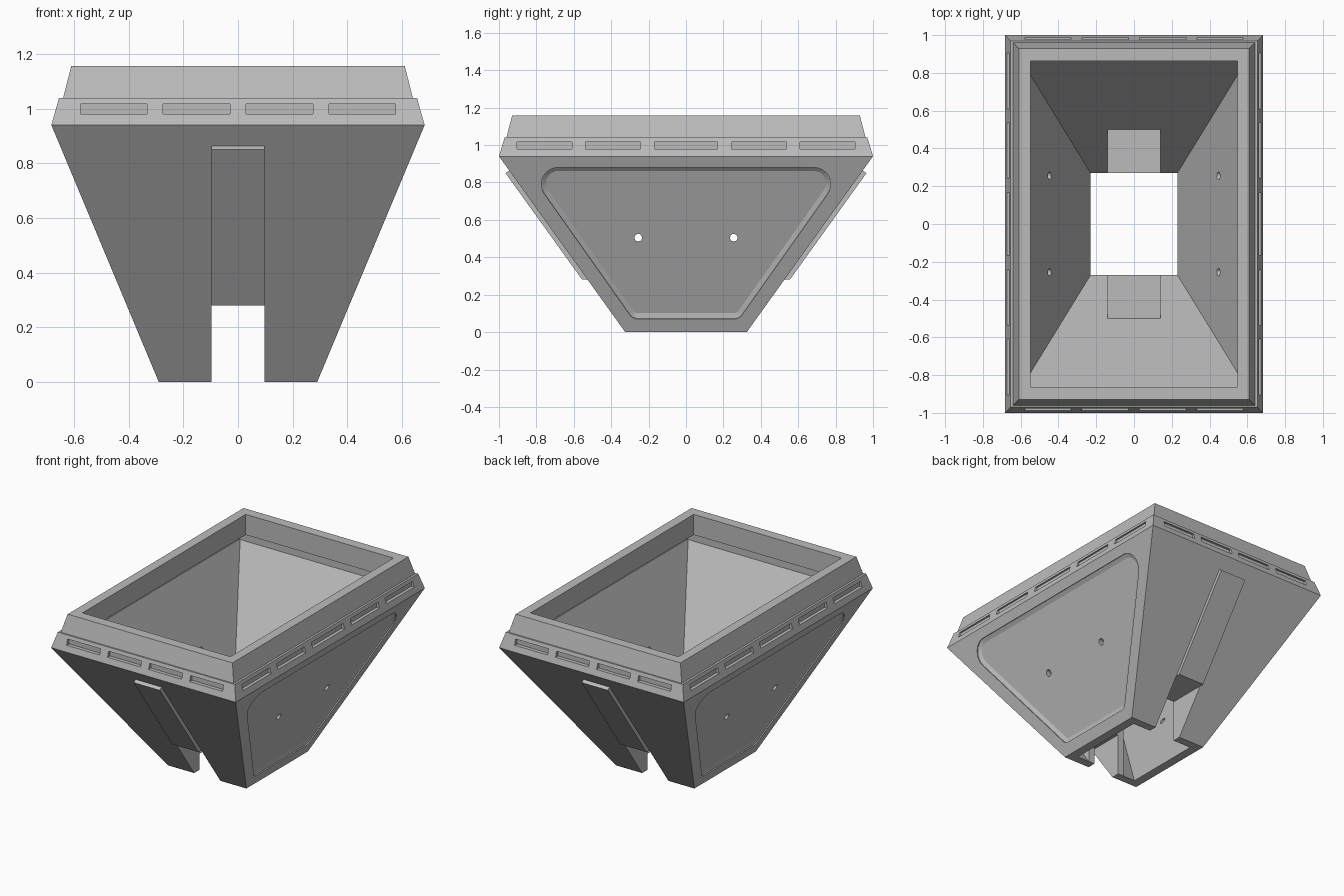
import bpy, bmesh, math

cube = bpy.data.objects.get("Cube")
if cube:
    bpy.data.objects.remove(cube)

grey = bpy.data.materials.new("plain_grey")
grey.use_nodes = True
grey.diffuse_color = (0.5, 0.5, 0.5, 1)
grey.node_tree.nodes["Principled BSDF"].inputs["Base Color"].default_value = (0.5, 0.5, 0.5, 1)


def finish(bm, name):
    bmesh.ops.recalc_face_normals(bm, faces=bm.faces)
    mesh = bpy.data.meshes.new(name)
    bm.to_mesh(mesh)
    bm.free()
    mesh.materials.append(grey)
    obj = bpy.data.objects.new(name, mesh)
    bpy.context.collection.objects.link(obj)
    return obj


def loft(bm, rings, closed=False):
    """Skin a list of equal-length point rings, capped or joined end to end."""
    loops = [[bm.verts.new(p) for p in ring] for ring in rings]
    pairs = list(zip(loops, loops[1:]))
    if closed:
        pairs.append((loops[-1], loops[0]))
    else:
        bm.faces.new(loops[0])
        bm.faces.new(loops[-1])
    for a, b in pairs:
        for i in range(len(a)):
            j = (i + 1) % len(a)
            bm.faces.new((a[i], a[j], b[j], b[i]))


def rect(hx, hy, z):
    return [(-hx, -hy, z), (hx, -hy, z), (hx, hy, z), (-hx, hy, z)]


def box(bm, x0, x1, y0, y1, z0, z1):
    loft(bm, [[(x0, y0, z), (x1, y0, z), (x1, y1, z), (x0, y1, z)] for z in (z0, z1)])


def prism(bm, half_width, profile, side):
    """Extrude a y-z profile across x, on the front or back."""
    loft(bm, [[(x, y * side, z) for y, z in profile] for x in (-half_width, half_width)])


# Hopper shell: up the outside, over the rim, down the inside
levels = [
    (0.29, 0.325, 0), (0.683, 1.0, 0.94), (0.655, 0.97, 1.04), (0.64, 0.96, 1.04),
    (0.61, 0.93, 1.157), (0.547, 0.863, 1.157), (0.547, 0.863, 1.02),
    (0.634, 0.928, 1.02), (0.634, 0.928, 0.94), (0.23, 0.27, 0),
]
bm = bmesh.new()
loft(bm, [rect(*level) for level in levels], closed=True)
hopper = finish(bm, "hopper")

# Raised strips on the outer ends and square housings inside
strip = [(0.49, 0.27), (0.548, 0.27), (0.965, 0.85), (0.945, 0.864), (0.915, 0.86)]
housing = [(0.27, 0.001), (0.3, 0.001), (0.53, 0.33), (0.27, 0.33)]
steps = []
for name, width, profile in (("end_strips", 0.097, strip), ("inner_housings", 0.14, housing)):
    bm = bmesh.new()
    for side in (-1, 1):
        prism(bm, width, profile, side)
    steps.append(("UNION", finish(bm, name)))

# Channel through both ends at the bottom
bm = bmesh.new()
box(bm, -0.097, 0.097, -1.2, 1.2, -0.1, 0.28)
steps.append(("DIFFERENCE", finish(bm, "channel_cutter")))

# Shallow slots around the collar
bm = bmesh.new()
for s in (-1, 1):
    for c in (-0.455, -0.152, 0.152, 0.455):
        y0, y1 = sorted((0.963 * s, 1.1 * s))
        box(bm, c - 0.122, c + 0.122, y0, y1, 0.98, 1.017)
    for c, w in ((-0.757, 0.147), (-0.39, 0.147), (0, 0.168), (0.39, 0.147), (0.757, 0.147)):
        x0, x1 = sorted((0.65 * s, 0.8 * s))
        box(bm, x0, x1, c - w, c + w, 0.98, 1.017)
steps.append(("DIFFERENCE", finish(bm, "slot_cutter")))

# Rounded trapezoid recess on each long side
SLOPE = 0.707
LENGTH = math.hypot(1, SLOPE)
TILT = math.atan2(0.393, 0.94)


def trapezoid(inset):
    half = []
    side_angle = -math.atan(SLOPE)
    for r, zc, a0, a1 in ((0.05, 0.12, -math.pi / 2, side_angle),
                          (0.09, 0.79, side_angle, math.pi / 2)):
        yc = 0.2355 + SLOPE * zc - LENGTH * r
        for i in range(9):
            a = a0 + (a1 - a0) * i / 8
            half.append((yc + (r - inset) * math.cos(a), zc + (r - inset) * math.sin(a)))
    return half + [(-y, z) for y, z in reversed(half)]


def on_side(points, offset, side):
    return [(side * (0.29 + z * math.tan(TILT) + offset * math.cos(TILT)), y,
             z - offset * math.sin(TILT)) for y, z in points]


bm = bmesh.new()
for side in (-1, 1):
    loft(bm, [on_side(trapezoid(inset), offset, side)
              for offset, inset in ((0.03, 0), (-0.007, 0), (-0.018, 0.025))])
steps.append(("DIFFERENCE", finish(bm, "panel_cutter")))

# Bolt holes through the long sides
bm = bmesh.new()
for yc in (-0.255, 0.255):
    turns = [math.tau * i / 20 for i in range(20)]
    loft(bm, [[(x, yc + 0.02 * math.cos(a), 0.505 + 0.02 * math.sin(a)) for a in turns]
              for x in (-1, 1)])
steps.append(("DIFFERENCE", finish(bm, "hole_cutter")))

# Combine everything into one solid
for operation, tool in steps:
    mod = hopper.modifiers.new(tool.name, "BOOLEAN")
    mod.operation = operation
    mod.solver = "EXACT"
    mod.object = tool
result = bpy.data.meshes.new_from_object(hopper.evaluated_get(bpy.context.evaluated_depsgraph_get()))
hopper.modifiers.clear()
hopper.data = result
for _, tool in steps:
    bpy.data.objects.remove(tool)
result.materials.clear()
result.materials.append(grey)
for face in result.polygons:
    face.material_index = 0
    face.use_smooth = False
